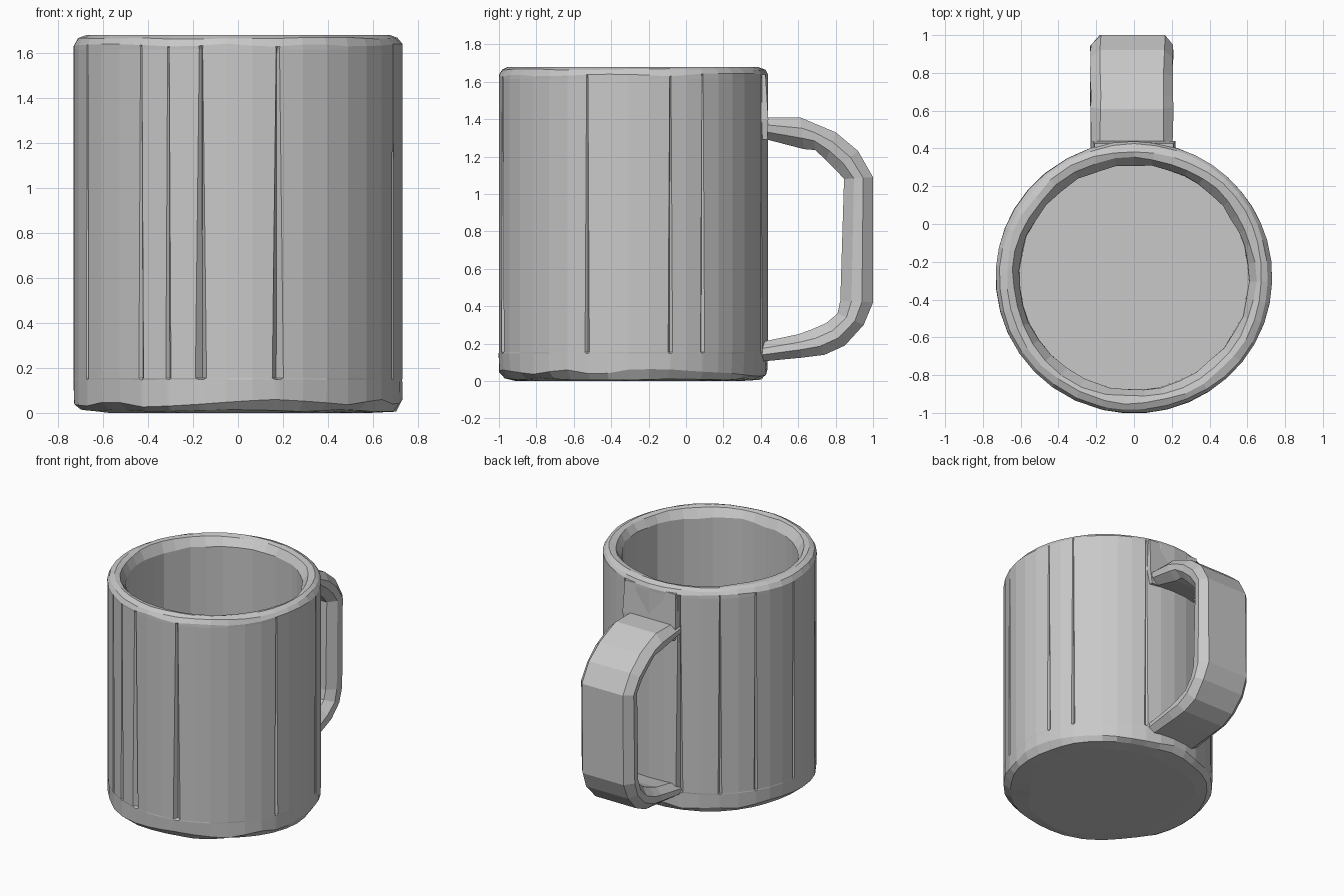
import bpy, bmesh, math, random
from mathutils import Vector

random.seed(11)
cube = bpy.data.objects.get("Cube")
if cube:
    bpy.data.objects.remove(cube, do_unlink=True)

clay = bpy.data.materials.new("stone grey")
clay.use_nodes = True
GREY = (0.58, 0.58, 0.58, 1)
clay.diffuse_color = GREY
clay.node_tree.nodes["Principled BSDF"].inputs["Base Color"].default_value = GREY


def finish(name, bm):
    bmesh.ops.recalc_face_normals(bm, faces=bm.faces)
    mesh = bpy.data.meshes.new(name)
    bm.to_mesh(mesh)
    bm.free()
    mesh.materials.append(clay)
    obj = bpy.data.objects.new(name, mesh)
    bpy.context.collection.objects.link(obj)
    return obj


def loft(bm, loops):
    """Skin a list of equal vertex loops and cap both ends."""
    for a, b in zip(loops, loops[1:]):
        for i in range(len(a)):
            j = (i + 1) % len(a)
            bm.faces.new((a[i], a[j], b[j], b[i]))
    bm.faces.new(loops[0])
    bm.faces.new(loops[-1])


def chips(amount, knots=23):
    """Return a chipped-stone offset: random knots joined by straight runs."""
    values = [random.uniform(-amount, amount) for _ in range(knots)]

    def offset(degrees):
        t = degrees % 360 / 360 * knots
        i = int(t) % knots
        return values[i] + (values[(i + 1) % knots] - values[i]) * (t - int(t))
    return offset


def facet(degrees, sides):
    """Shrink factor that turns a circle into a polygon."""
    half = math.pi / sides
    return math.cos(half) / math.cos(math.radians(degrees) % (2 * half) - half)


# Columns around the body: carved seams with plain facets between
CENTRE_Y = -0.282
DEEP = (108, 257, 284)
SEAMS = [16, 31, 72, 108, 130, 150, 176, 204, 234, 245, 257, 284, 340]
columns = []
for i, seam in enumerate(SEAMS):
    span = (SEAMS[(i + 1) % len(SEAMS)] - seam) % 360
    weight = 1 if seam in DEEP else 0.5
    columns += [(seam, side, weight) for side in (-1, 0, 1)]
    parts = max(1, round(span / 9))
    columns += [(seam + span * k / parts, 0, 0) for k in range(1, parts)]

# Body profile: radius, height, radius chips, height chips,
# seam depth, seam half width in degrees, polygon sides (0 is round)
PROFILE = [
    (0.590, 0.000, 0.055, 0.000, 0, 0.8, 0),
    (0.695, 0.010, 0.012, 0.007, 0, 0.8, 0),
    (0.730, 0.045, 0.004, 0.022, 0, 0.8, 0),
    (0.732, 0.147, 0.002, 0.002, 0, 0.8, 0),
    (0.732, 0.155, 0.000, 0.000, 0.03, 2.0, 0),
    (0.732, 1.615, 0.000, 0.000, 0.02, 0.6, 0),
    (0.731, 1.635, 0.003, 0.010, 0, 0.8, 0),
    (0.714, 1.664, 0.008, 0.006, 0, 0.8, 0),
    (0.682, 1.680, 0.012, 0.000, 0, 0.8, 0),
    (0.645, 1.673, 0.010, 0.006, 0, 0.8, 0),
    (0.612, 1.610, 0.006, 0.012, 0, 0.8, 18),
    (0.612, 0.150, 0.000, 0.000, 0, 0.8, 18),
]

bm = bmesh.new()
rings = []
for radius, height, rough_r, rough_z, depth, width, sides in PROFILE:
    dr, dz = chips(rough_r), chips(rough_z)
    ring = []
    for degrees, side, weight in columns:
        degrees += side * width * weight
        a = math.radians(degrees)
        r = radius + dr(degrees)
        if side == 0:
            r -= depth * weight
        if sides:
            r *= facet(degrees, sides)
        ring.append(bm.verts.new((r * math.cos(a),
                                  CENTRE_Y + 0.983 * r * math.sin(a),
                                  height + dz(degrees))))
    rings.append(ring)
loft(bm, rings)
finish("mug_body", bm)

# Handle: outer and inner edge of each section, as (y, z)
SECTIONS = [
    ((0.36, 1.41), (0.36, 1.31)),
    ((0.61, 1.41), (0.63, 1.24)),
    ((0.68, 1.38), (0.69, 1.235)),
    ((0.80, 1.33), (0.75, 1.18)),
    ((0.92, 1.23), (0.80, 1.13)),
    ((1.00, 1.09), (0.845, 1.08)),
    ((1.00, 0.42), (0.825, 0.43)),
    ((0.95, 0.30), (0.81, 0.36)),
    ((0.85, 0.19), (0.75, 0.31)),
    ((0.74, 0.14), (0.67, 0.275)),
    ((0.62, 0.125), (0.60, 0.25)),
    ((0.36, 0.10), (0.36, 0.20)),
]
# Chamfered cross-section: sideways position, share of the way inwards
SECTION = [(-0.18, 0), (0.16, 0), (0.205, 0.34), (0.20, 0.66),
           (0.15, 1), (-0.17, 1), (-0.225, 0.66), (-0.23, 0.34)]

bm = bmesh.new()
loops = []
for outer, inner in SECTIONS:
    o, n = Vector((0, *outer)), Vector((0, *inner))
    loop = []
    for x, share in SECTION:
        p = o.lerp(n, share)
        p.x = x + random.uniform(-0.005, 0.005)
        loop.append(bm.verts.new(p))
    loops.append(loop)
loft(bm, loops)
finish("mug_handle", bm)

# Thin mounting slab between the rim and the top of the handle
bm = bmesh.new()
slab = []
for half, back, z in ((0.21, 0.425, 1.64), (0.22, 0.44, 1.40), (0.20, 0.435, 1.29)):
    slab.append([bm.verts.new(p) for p in (
        (-half, 0.36, z), (half, 0.36, z), (half, back, z), (-half, back, z))])
loft(bm, slab)
finish("handle_mount", bm)
